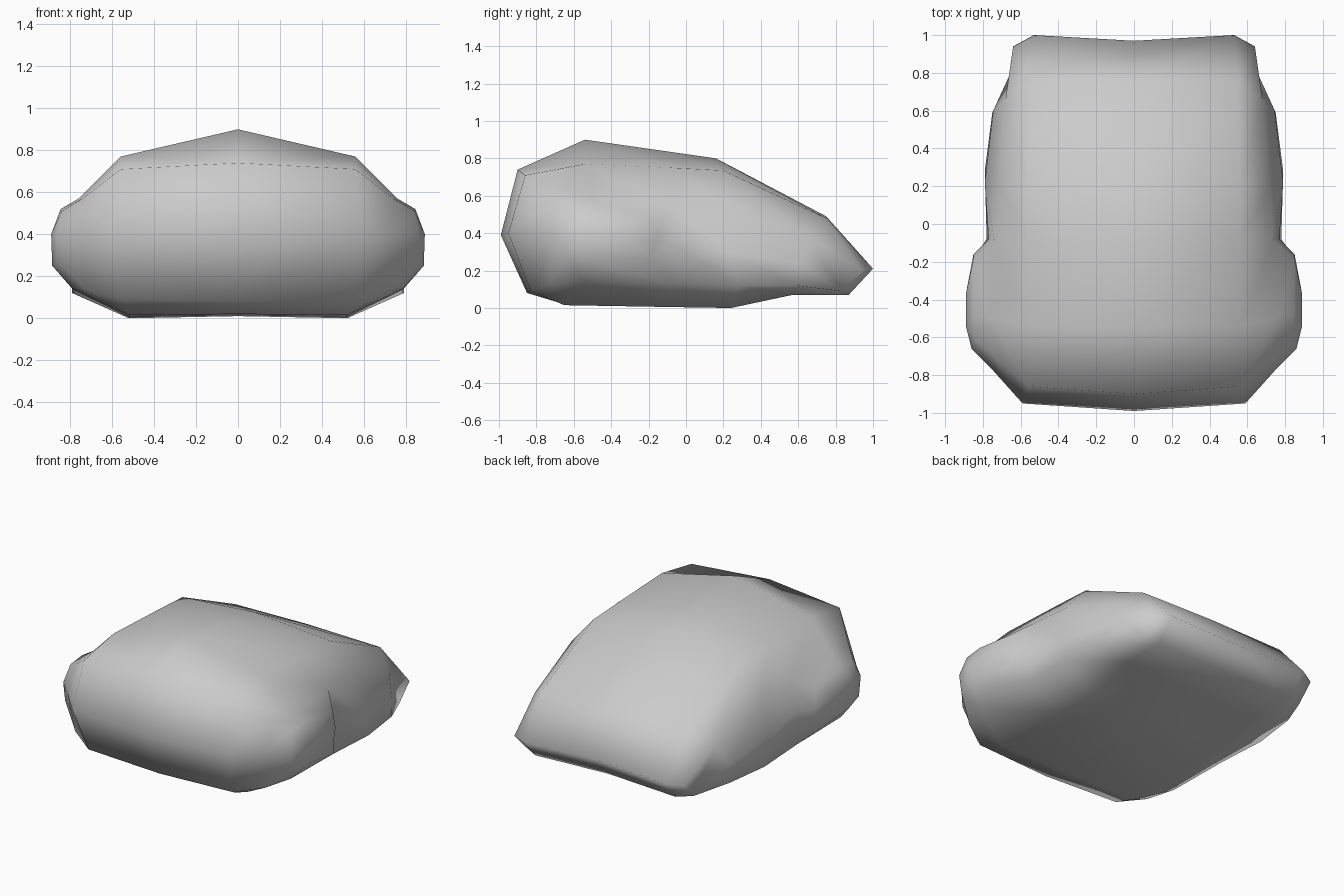
import bpy, bmesh

if "Cube" in bpy.data.objects:
    bpy.data.objects.remove(bpy.data.objects["Cube"])

# Lengthwise outlines, each running front > top > back > underside
centre = [(-.99, .39), (-.90, .74), (-.54, .90), (-.08, .834), (.16, .80), (.75, .49), (.97, .22),
          (.85, .08), (.57, .07), (.24, .01), (-.08, .015), (-.65, .02), (-.85, .08)]
shoulder = [(.59, -.95, .40), (.56, -.86, .71), (.56, -.54, .77), (.56, -.08, .75), (.56, .20, .735),
            (.55, .75, .48), (.53, 1.0, .21), (.53, .87, .07), (.53, .57, .07), (.52, .24, 0),
            (.52, -.08, .005), (.52, -.65, .015), (.55, -.83, .09)]
flank = [(.76, -.76, .40), (.74, -.70, .57), (.76, -.50, .57), (.74, -.08, .56), (.72, .20, .55),
         (.68, .66, .38), (.64, .94, .20), (.64, .83, .09), (.75, .59, .12), (.79, .28, .12),
         (.78, -.08, .13), (.785, -.55, .14), (.72, -.73, .13)]
# Outer rim of the bulge on the side, and the points that fill the rear side
bulge = [(.86, -.66, .40), (.84, -.61, .51), (.845, -.48, .52), (.85, -.19, .48), (.85, -.16, .36),
         (.85, -.18, .27), (.885, -.50, .25), (.86, -.64, .27)]

bm = bmesh.new()


def ring(points):
    return [bm.verts.new(p) for p in points]


def bridge(a, b):
    n = len(a)
    for i in range(n):
        j = (i + 1) % n
        bm.faces.new((a[i], a[j], b[j], b[i]))


# Main body
mid = ring([(0, y, z) for y, z in centre])
sh = ring(shoulder)
fl = ring(flank)
bridge(mid, sh)
bridge(sh, fl)

# Rear side panel
m, n, q = ring([(.77, -.08, .35), (.79, .22, .30), (.745, .60, .24)])
for f in ((fl[3], fl[4], n, m), (m, n, fl[9], fl[10]), (fl[4], fl[5], q, n),
          (n, q, fl[8], fl[9]), (fl[5], fl[6], fl[7], q), (q, fl[7], fl[8])):
    bm.faces.new(f)

# Side bulge
rim = ring(bulge)
bridge([fl[0], fl[1], fl[2], fl[3], m, fl[10], fl[11], fl[12]], rim)
c1, c2 = ring([(.89, -.54, .40), (.89, -.37, .40)])
for f in ((rim[0], rim[1], c1), (rim[1], rim[2], c1), (rim[2], rim[3], c2, c1),
          (rim[3], rim[4], c2), (rim[4], rim[5], c2), (rim[5], rim[6], c1, c2),
          (rim[6], rim[7], c1), (rim[7], rim[0], c1)):
    bm.faces.new(f)

# Mirror to the other side
bmesh.ops.mirror(bm, geom=bm.verts[:] + bm.edges[:] + bm.faces[:], axis='X', merge_dist=.001)
bmesh.ops.remove_doubles(bm, verts=bm.verts[:], dist=.001)
bmesh.ops.recalc_face_normals(bm, faces=bm.faces[:])
for f in bm.faces:
    f.smooth = True

mesh = bpy.data.meshes.new("rounded_body")
bm.to_mesh(mesh)
bm.free()
bpy.context.collection.objects.link(bpy.data.objects.new("rounded_body", mesh))
